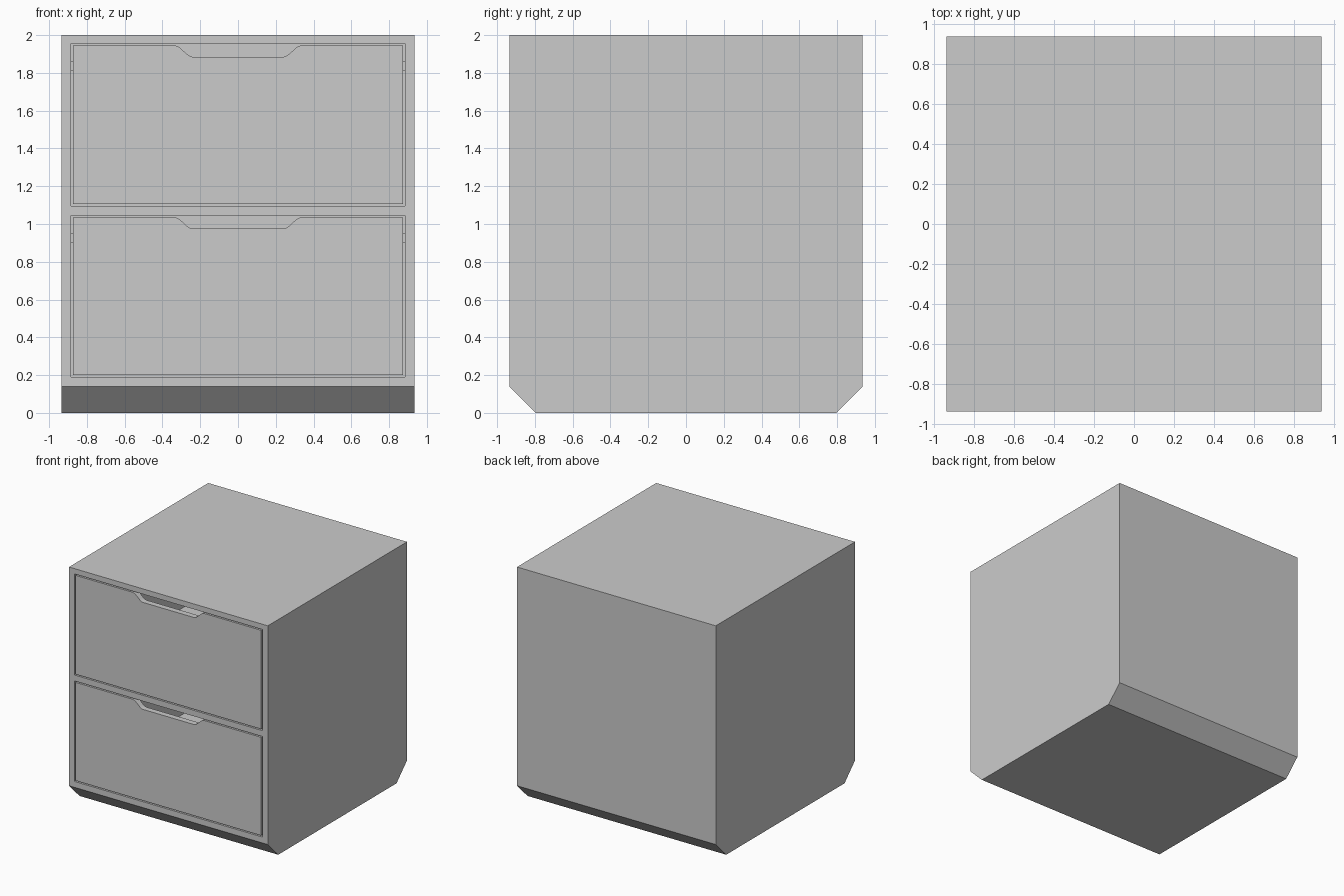
import bpy, bmesh, math

if "Cube" in bpy.data.objects:
    bpy.data.objects.remove(bpy.data.objects["Cube"])

H = 0.935          # half width and half depth of the cabinet


def link_mesh(name, bm):
    bmesh.ops.recalc_face_normals(bm, faces=bm.faces)
    mesh = bpy.data.meshes.new(name)
    bm.to_mesh(mesh)
    bm.free()
    obj = bpy.data.objects.new(name, mesh)
    bpy.context.collection.objects.link(obj)
    return obj


def prism(name, points, offset):
    """Extrude a closed outline along offset."""
    bm = bmesh.new()
    face = bm.faces.new([bm.verts.new(p) for p in points])
    ext = bmesh.ops.extrude_face_region(bm, geom=[face])
    verts = [g for g in ext["geom"] if isinstance(g, bmesh.types.BMVert)]
    bmesh.ops.translate(bm, verts=verts, vec=offset)
    return link_mesh(name, bm)


def box(name, x, y, z, open_top=False):
    bm = bmesh.new()
    bmesh.ops.create_cube(bm, size=1)
    for v in bm.verts:
        for i, (lo, hi) in enumerate((x, y, z)):
            v.co[i] = hi if v.co[i] > 0 else lo
    if open_top:
        bm.normal_update()
        top = [f for f in bm.faces if f.normal.z > 0.5]
        bmesh.ops.delete(bm, geom=top, context="FACES_ONLY")
    return link_mesh(name, bm)


# Cabinet body: side outline with bevelled toe edges, extruded across x
side = [(-0.795, 0), (0.795, 0), (H, 0.14), (H, 2), (-H, 2), (-H, 0.14)]
body = prism("cabinet_body", [(-H, y, z) for y, z in side], (2 * H, 0, 0))

for label, z0, z1 in (("lower", 0.19, 1.045), ("upper", 1.095, 1.955)):
    # Drawer opening cut into the body
    cutter = box(label + "_opening_cutter", (-0.885, 0.885), (-1.1, 0.885), (z0, z1))
    cutter.hide_render = True
    cut = body.modifiers.new(label + "_opening", "BOOLEAN")
    cut.object = cutter
    cut.operation = "DIFFERENCE"
    cut.solver = "EXACT"

    # Drawer front with the smooth finger notch in its top edge
    top, bottom, w = z1 - 0.01, z0 + 0.01, 0.873
    curve = []
    for i in range(11):
        t = i / 10
        curve.append((-0.335 + 0.095 * t, top - 0.06 * t * t * (3 - 2 * t)))
    outline = [(-w, bottom), (-w, top)] + curve
    outline += [(-x, z) for x, z in reversed(outline)]
    prism(label + "_drawer_front", [(x, -H, z) for x, z in outline], (0, 0.05, 0))

    # Open drawer tray behind the front
    tray = box(label + "_drawer_tray", (-0.85, 0.85), (-0.885, 0.84),
               (z0 + 0.04, z1 - 0.09), open_top=True)
    wall = tray.modifiers.new("wall", "SOLIDIFY")
    wall.thickness = 0.03
    wall.offset = -1

    # Runners on both sides
    for name, s in (("left", -1), ("right", 1)):
        xs = sorted((s * 0.85, s * 0.885))
        box(f"{label}_{name}_runner", xs, (-0.88, 0.84), (z1 - 0.145, z1 - 0.095))

# Apply the openings and remove the cutters
bpy.context.view_layer.objects.active = body
for m in list(body.modifiers):
    cutter = m.object
    bpy.ops.object.modifier_apply(modifier=m.name)
    bpy.data.objects.remove(cutter)
